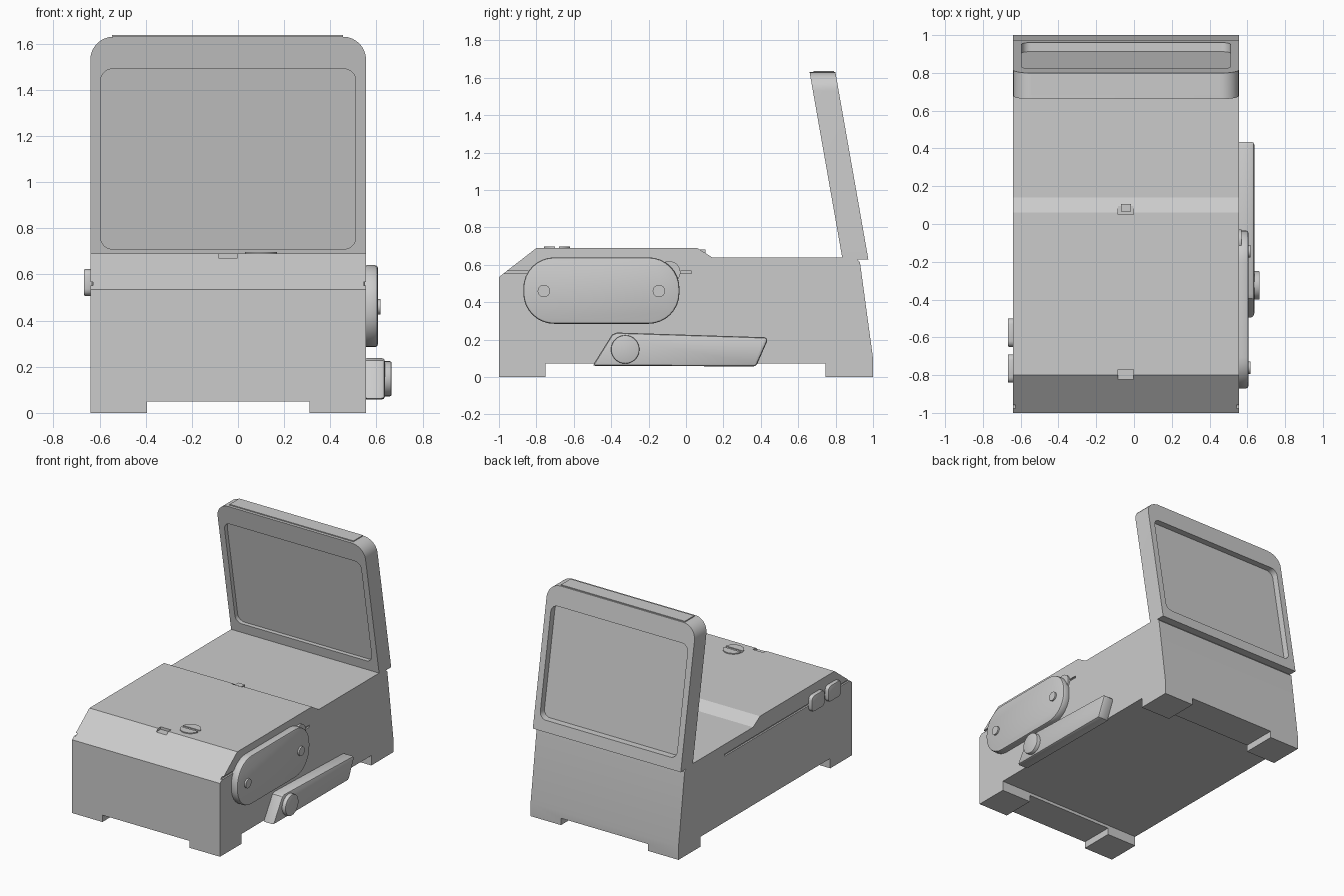
import bpy, bmesh, math
from mathutils import Matrix

if "Cube" in bpy.data.objects:
    bpy.data.objects.remove(bpy.data.objects["Cube"])

grey = bpy.data.materials.new("plain_grey")
grey.diffuse_color = (0.6, 0.6, 0.6, 1)
grey.use_nodes = True
grey.node_tree.nodes["Principled BSDF"].inputs["Base Color"].default_value = grey.diffuse_color
XL, XR = -0.64, 0.555          # housing sides
XC = (XL + XR) / 2


def finish(name, bm, bevel=0.0):
    bmesh.ops.recalc_face_normals(bm, faces=bm.faces)
    me = bpy.data.meshes.new(name)
    bm.to_mesh(me)
    bm.free()
    ob = bpy.data.objects.new(name, me)
    bpy.context.collection.objects.link(ob)
    me.materials.append(grey)
    bpy.context.view_layer.objects.active = ob
    if bevel:
        m = ob.modifiers.new("bevel", 'BEVEL')
        m.width, m.segments, m.limit_method = bevel, 2, 'ANGLE'
        m.angle_limit = math.radians(50)
        bpy.ops.object.modifier_apply(modifier="bevel")
    return ob


def prism(name, pts, a, b, axis='X', bevel=0.0, shear=0.0):
    """Extrude a 2D profile from a to b: (y,z) along X, (x,z) along Y."""
    bm = bmesh.new()

    def place(p, d):
        if axis == 'X':
            return (d, p[0], p[1])
        return (p[0], d + shear * (p[1] - 0.64), p[1])
    lo = [bm.verts.new(place(p, a)) for p in pts]
    hi = [bm.verts.new(place(p, b)) for p in pts]
    bm.faces.new(lo)
    bm.faces.new(hi)
    n = len(pts)
    for i in range(n):
        j = (i + 1) % n
        bm.faces.new((lo[i], lo[j], hi[j], hi[i]))
    return finish(name, bm, bevel)


def box(name, x, y, z, bevel=0.0):
    return prism(name, [(y[0], z[0]), (y[1], z[0]), (y[1], z[1]), (y[0], z[1])], x[0], x[1], bevel=bevel)


def rounded(u0, u1, v0, v1, rb, rt, seg=8):
    """Rounded rectangle with bottom and top corner radii."""
    pts = []
    for k, (u, v, r) in enumerate([(u1, v1, rt), (u0, v1, rt), (u0, v0, rb), (u1, v0, rb)]):
        cu = u - r if u == u1 else u + r
        cv = v - r if v == v1 else v + r
        for i in range(seg + 1 if r else 1):
            t = math.pi / 2 * (k + i / seg)
            pts.append((cu + r * math.cos(t), cv + r * math.sin(t)))
    return pts


def disc(name, centre, r, depth, axis='X', bevel=0.0):
    bm = bmesh.new()
    rot = Matrix.Rotation(math.pi / 2, 4, 'Y') if axis == 'X' else Matrix()
    bmesh.ops.create_cone(bm, cap_ends=True, segments=32, radius1=r, radius2=r, depth=depth,
                          matrix=Matrix.Translation(centre) @ rot)
    return finish(name, bm, bevel)


def cut(target, *cutters):
    bpy.context.view_layer.objects.active = target
    for c in cutters:
        m = target.modifiers.new("cut", 'BOOLEAN')
        m.operation, m.object, m.solver = 'DIFFERENCE', c, 'EXACT'
        bpy.ops.object.modifier_apply(modifier=m.name)
        bpy.data.objects.remove(c)


# Housing with sloped hood and leaning back
housing = prism("housing", [(-1, 0), (1, 0), (1, 0.1), (0.93, 0.615), (0.905, 0.64), (0.14, 0.64),
                            (0.06, 0.69), (-0.8, 0.69), (-1, 0.535)], XL, XR)
cut(housing,
    box("belly_cut", (-1, 1), (-0.75, 0.745), (-0.1, 0.072)),       # hollow between the feet
    box("foot_gap_cut", (-0.395, 0.31), (-1.1, 1.1), (-0.1, 0.05)),
    box("right_groove_cut", (XR - 0.012, 0.7), (-1.1, 0.03), (0.553, 0.568)),
    box("left_groove_cut", (-0.8, XL + 0.012), (-1.1, 0.47), (0.553, 0.568)),
    box("front_notch_cut", (-0.085, -0.002), (-0.835, -0.77), (0.672, 0.8)),
    box("rear_notch_cut", (-0.085, -0.002), (0.05, 0.12), (0.668, 0.8)))
box("rear_notch_block", (-0.07, -0.017), (0.065, 0.105), (0.66, 0.682))

# Leaning screen frame with a recess on both faces
LEAN = -0.176
frame = prism("screen_frame", rounded(XL, XR, 0.63, 1.63, 0, 0.1), 0.835, 0.973, 'Y', shear=LEAN)
window = rounded(-0.595, 0.51, 0.71, 1.49, 0.05, 0.05)
cut(frame,
    prism("front_window_cut", window, 0.7, 0.867, 'Y', shear=LEAN),
    prism("back_window_cut", window, 0.925, 1.1, 'Y', shear=LEAN))
box("screen_top_plate", (-0.545, 0.455), (0.682, 0.792), (1.62, 1.637))

# Slotted screw on the hood
screw = disc("hood_screw", (0.1, -0.69, 0.685), 0.07, 0.024, 'Z')
cut(screw, box("screw_slot_cut", (0.0, 0.2), (-0.7, -0.68), (0.691, 0.72)))

# Right side plate with two pins
prism("side_plate", rounded(-0.87, -0.035, 0.285, 0.64, 0.165, 0.165), XR - 0.01, 0.606, bevel=0.012)
for i, y in enumerate((-0.76, -0.145)):
    disc(f"plate_pin_{i + 1}", (0.598, y, 0.46), 0.033, 0.04)
disc("plate_backing_disc", (XR + 0.004, -0.09, 0.56), 0.06, 0.02)

# Lever and its pivot knob
prism("lever", [(-0.5, 0.06), (0.375, 0.057), (0.44, 0.205), (0.42, 0.213), (-0.37, 0.238), (-0.395, 0.228)],
      XR - 0.01, 0.637, bevel=0.015)
disc("lever_knob", (0.62, -0.325, 0.148), 0.076, 0.09, bevel=0.006)

# Left side buttons
for i, y in enumerate((-0.765, -0.575)):
    prism(f"side_button_{i + 1}", rounded(y - 0.075, y + 0.075, 0.507, 0.623, 0.03, 0.03, 3),
          -0.668, XL + 0.01, bevel=0.006)

for ob in bpy.context.scene.objects:
    ob.select_set(True)
bpy.ops.object.shade_smooth_by_angle(angle=math.radians(30))
